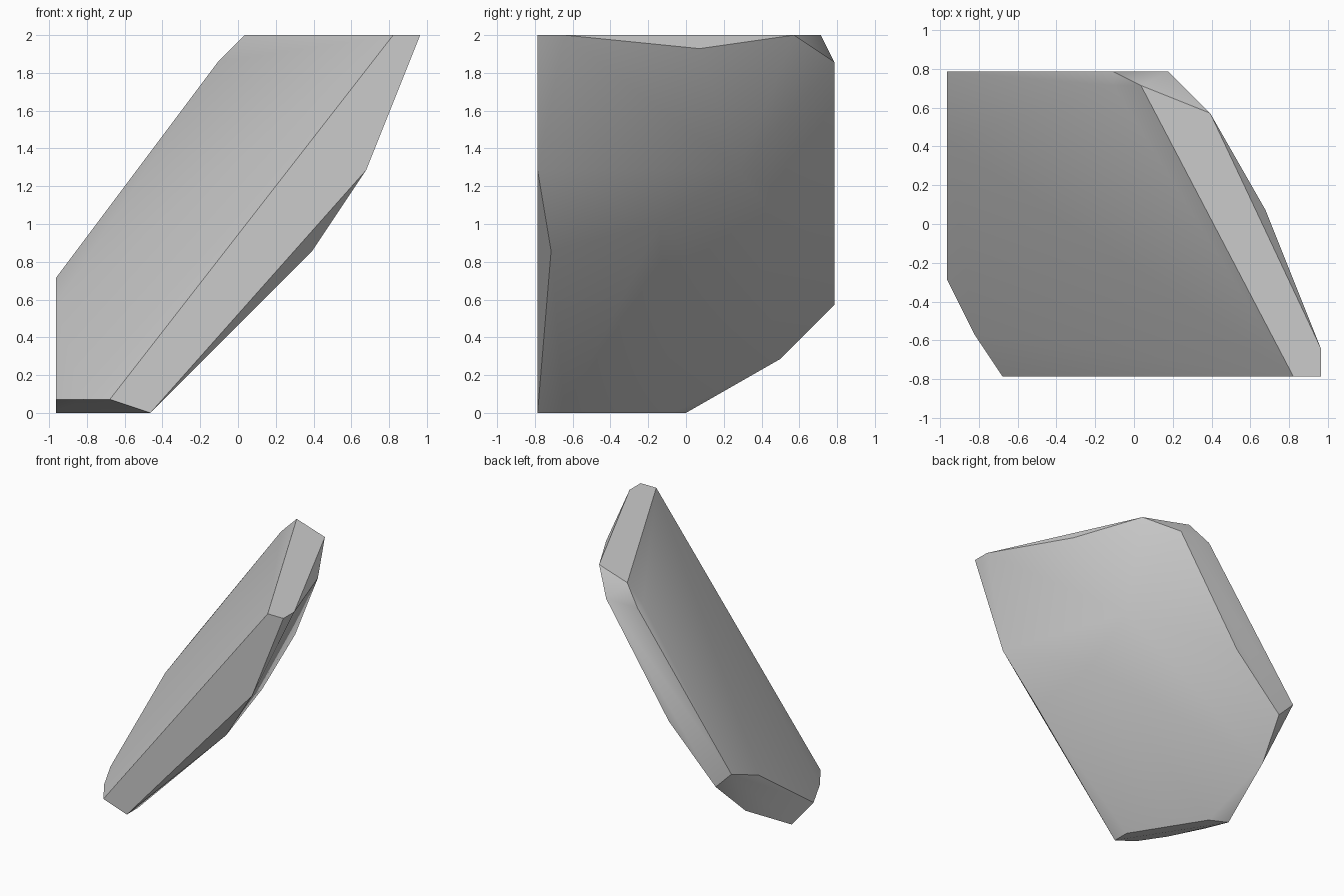
import bpy
import bmesh
import math
from mathutils import Vector

default = bpy.data.objects.get("Cube")
if default:
    bpy.data.objects.remove(default, do_unlink=True)

# Corner positions on a whole-number grid: x from the right side, y from the middle, z up
UNIT = 1 / 14
HALF_WIDTH = 13.5

# Broad sloping face on the upper side
upper_face = [(4, -11, 1), (25, -11, 28), (14, 10, 28), (12, 10, 26), (12, 11, 26),
              (0, 11, 10), (0, 6, 8), (0, -4, 1), (2, -8, 1)]

# Rim of the underside, going round from the front foot
lower_rim = [(7, -11, 0), (19, -10, 12), (23, -11, 18), (27, -11, 28),
             (27, -9, 28), (23, 1, 27), (19, 8, 28), (16, 11, 26),
             (8, 11, 14), (2, 11, 8), (1, 7, 4), (0, 0, 0),
             (2, -1, 0), (7, -9, 0)]

# Ridge across the middle of the underside
belly = [(18, -2, 14), (18, 4, 18)]


def make_material(name, colour):
    material = bpy.data.materials.new(name)
    material.use_nodes = True
    material.diffuse_color = colour
    shader = next(n for n in material.node_tree.nodes if n.type == "BSDF_PRINCIPLED")
    shader.inputs["Base Color"].default_value = colour
    return material


def make_hull(name, corners, material):
    """Wrap the corners in a convex solid and merge its level faces."""
    bm = bmesh.new()
    for x, y, z in corners:
        bm.verts.new(Vector((x - HALF_WIDTH, y, z)) * UNIT)
    bmesh.ops.convex_hull(bm, input=bm.verts[:])
    loose = [v for v in bm.verts if not v.link_faces]
    bmesh.ops.delete(bm, geom=loose, context="VERTS")
    bmesh.ops.dissolve_limit(bm, angle_limit=math.radians(0.5),
                             verts=bm.verts[:], edges=bm.edges[:])
    bmesh.ops.recalc_face_normals(bm, faces=bm.faces[:])
    mesh = bpy.data.meshes.new(name)
    bm.to_mesh(mesh)
    bm.free()
    mesh.materials.append(material)
    obj = bpy.data.objects.new(name, mesh)
    bpy.context.collection.objects.link(obj)
    return obj


# Leaning chipped slab, soft across shallow angles and crisp at the rim
grey = make_material("stone grey", (0.6, 0.6, 0.6, 1))
slab = make_hull("stone_slab", upper_face + lower_rim + belly, grey)
bpy.ops.object.select_all(action="DESELECT")
slab.select_set(True)
bpy.context.view_layer.objects.active = slab
bpy.ops.object.shade_smooth_by_angle(angle=math.radians(30))
